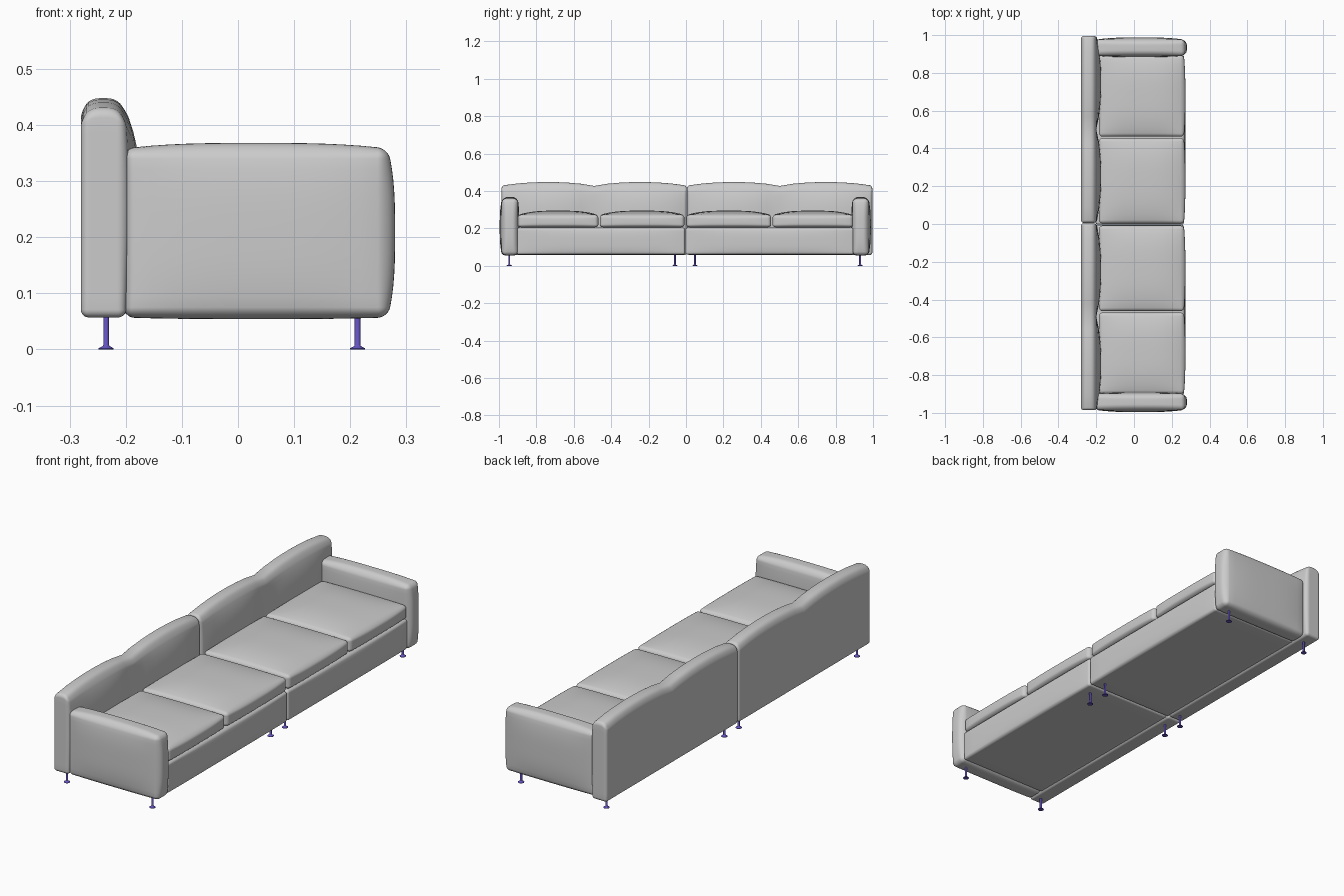
import bpy, bmesh, math
from mathutils import Vector, Matrix

if "Cube" in bpy.data.objects:
    bpy.data.objects.remove(bpy.data.objects["Cube"])


def finish(name, bm, mat=None):
    bmesh.ops.recalc_face_normals(bm, faces=bm.faces[:])
    me = bpy.data.meshes.new(name)
    bm.to_mesh(me)
    bm.free()
    for p in me.polygons:
        p.use_smooth = True
    me.set_sharp_from_angle(angle=math.radians(40))
    if mat:
        me.materials.append(mat)
    ob = bpy.data.objects.new(name, me)
    bpy.context.collection.objects.link(ob)
    return ob


def stations(h, r, n=14):
    """Grid positions on one axis, dense in the rounded corners."""
    inner = [(-1 + 2 * i / n) * (h - r) for i in range(n + 1)]
    rim = [h - r + r * math.tan(math.radians(a)) for a in (15, 30, 45)]
    return [-v for v in reversed(rim)] + inner + rim


def cushion(name, lo, hi, radius, bulge=(0,) * 6, warp=None, side=1, shift=0.0):
    """Rounded box with puffed faces; bulge order is x-, x+, y-, y+, z-, z+."""
    lo, hi, r = Vector(lo), Vector(hi), Vector(radius)
    mid, half = (lo + hi) / 2, (hi - lo) / 2
    axes = [stations(half[i], r[i]) for i in range(3)]
    last = len(axes[0]) - 1
    bm = bmesh.new()
    verts = {}

    def vert(key):
        if key not in verts:
            p = Vector(axes[i][key[i]] for i in range(3))
            core = Vector(max(-half[i] + r[i], min(half[i] - r[i], p[i])) for i in range(3))
            d = Vector((p[i] - core[i]) / r[i] for i in range(3)).normalized()
            p = core + d * r
            u = Vector(p[i] / half[i] for i in range(3))
            co = mid + p
            for i in range(3):
                a, b = u[(i + 1) % 3], u[(i + 2) % 3]
                puff = (1 - abs(a) ** 3) * (1 - abs(b) ** 3)
                co[i] += puff * (bulge[2 * i + 1] * max(0, u[i]) - bulge[2 * i] * max(0, -u[i]))
            if warp:
                co = warp(co, u)
            co.y = side * co.y + shift
            verts[key] = bm.verts.new(co)
        return verts[key]

    for ax in range(3):
        for end in (0, last):
            for a in range(last):
                for b in range(last):
                    quad = []
                    for da, db in ((0, 0), (1, 0), (1, 1), (0, 1)):
                        key = [0, 0, 0]
                        key[ax] = end
                        key[(ax + 1) % 3] = a + da
                        key[(ax + 2) % 3] = b + db
                        quad.append(vert(tuple(key)))
                    bm.faces.new(quad)
    return finish(name, bm)


def back_warp(co, u):
    """Flat rear, rounded top, two soft lobes divided by a dip."""
    top = max(0.0, u.z)
    lobe = abs(math.sin(math.pi * u.y)) ** 0.7
    front = max(0.0, (u.x + 1) / 2)
    co.x += front ** 2 * 0.027 * lobe * (1 - max(0, u.z) ** 3) * min(1, (u.z + 1) * 1.2)
    co.z += top ** 2 * (0.021 * lobe - 0.022 * abs(u.x) ** 3)
    return co


# Upholstered parts, mirrored into two modules
for side, label in ((-1, "left"), (1, "right")):
    cushion(label + "_backrest", (-0.28, 0.001, 0.057), (-0.2, 0.991, 0.427),
            (0.014, 0.014, 0.014), warp=back_warp, side=side, shift=0.005)
    cushion(label + "_arm", (-0.203, 0.895, 0.057), (0.267, 0.98, 0.358),
            (0.018, 0.024, 0.018), (0, 0.013, 0.008, 0.012, 0.003, 0.010),
            side=side, shift=-0.004)
    cushion(label + "_base", (-0.203, 0.001, 0.06), (0.264, 0.9, 0.204),
            (0.012, 0.012, 0.012), (0, 0.008, 0, 0, 0, 0), side=side, shift=-0.004)
    for part, y0, y1 in (("inner", 0.006, 0.458), ("outer", 0.466, 0.896)):
        cushion(label + "_" + part + "_seat_cushion", (-0.185, y0, 0.206), (0.264, y1, 0.272),
                (0.018, 0.018, 0.014), (0, 0.008, 0, 0, 0, 0.023), side=side, shift=-0.003)

# Slim legs with flared feet
purple = bpy.data.materials.new("leg_purple")
purple.diffuse_color = (0.13, 0.09, 0.55, 1)
purple.use_nodes = True
purple.node_tree.nodes["Principled BSDF"].inputs["Base Color"].default_value = purple.diffuse_color
profile = [(0, 0), (0.0135, 0), (0.0135, 0.002), (0.006, 0.006), (0.005, 0.008), (0.005, 0.065), (0, 0.065)]
for x, row in ((-0.235, "back"), (0.213, "front")):
    for i, y in enumerate((-0.945, -0.059, 0.048, 0.931)):
        bm = bmesh.new()
        vs = [bm.verts.new((r, 0, z)) for r, z in profile]
        es = [bm.edges.new(p) for p in zip(vs, vs[1:])]
        bmesh.ops.spin(bm, geom=vs + es, cent=(0, 0, 0), axis=(0, 0, 1),
                       angle=math.tau, steps=20, use_duplicate=False)
        bmesh.ops.remove_doubles(bm, verts=bm.verts[:], dist=1e-5)
        bmesh.ops.transform(bm, matrix=Matrix.Translation((x, y, 0)), verts=bm.verts[:])
        finish(f"{row}_leg_{i + 1}", bm, purple)
